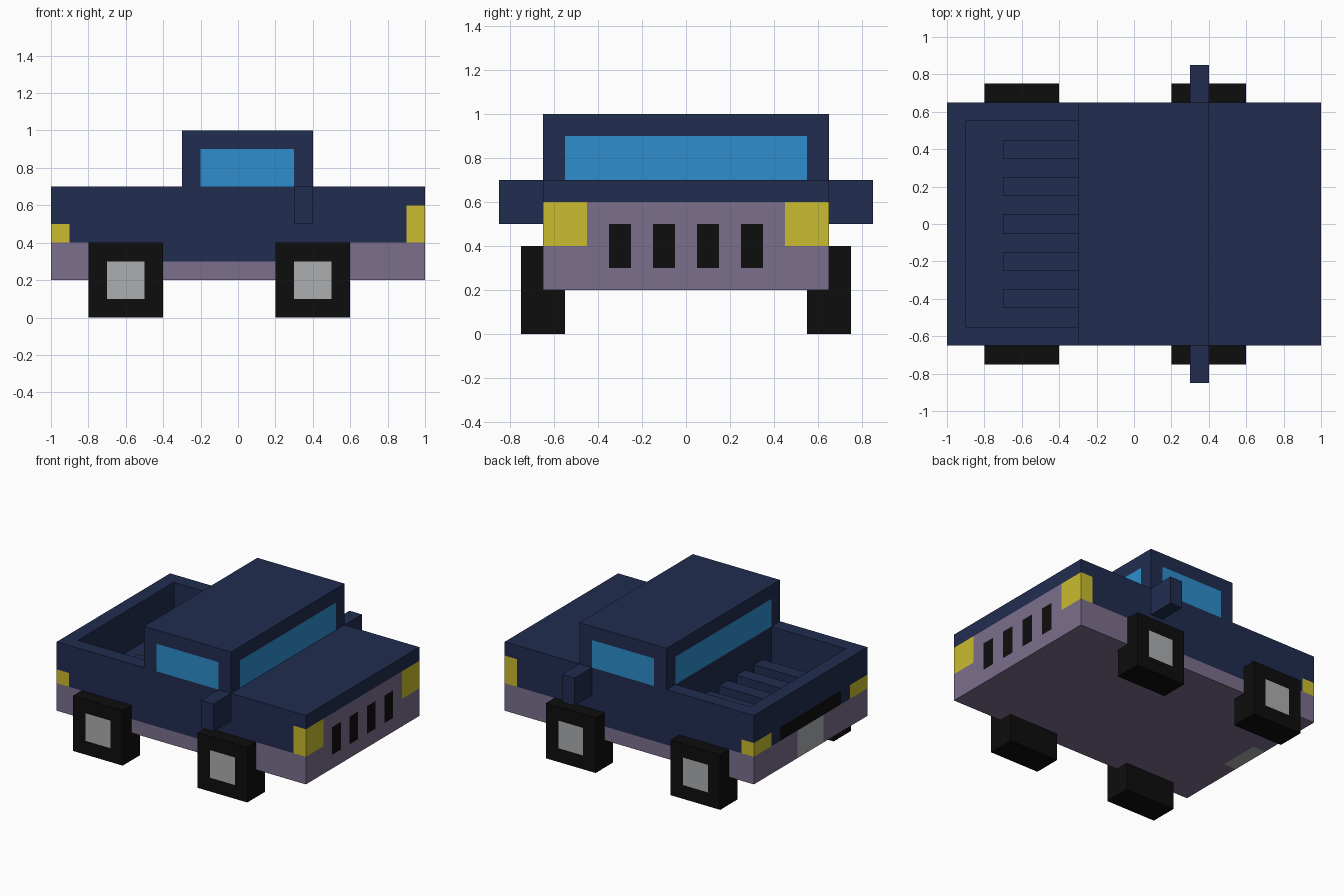
import bpy, bmesh
from mathutils import Vector

if "Cube" in bpy.data.objects:
    bpy.data.objects.remove(bpy.data.objects["Cube"])


def linear(v):
    v /= 255
    return v / 12.92 if v <= 0.04045 else ((v + 0.055) / 1.055) ** 2.4


COLOURS = {
    "navy paint": (33, 44, 80), "purple trim": (123, 110, 140),
    "blue glass": (46, 141, 205), "yellow lamp": (202, 188, 46),
    "black rubber": (13, 13, 13), "light grey": (172, 173, 176),
}
MATS = []
for name, rgb in COLOURS.items():
    m = bpy.data.materials.new(name)
    m.diffuse_color = (*[linear(v) for v in rgb], 1)
    m.use_nodes = True
    m.node_tree.nodes["Principled BSDF"].inputs["Base Color"].default_value = m.diffuse_color
    MATS.append(m)
NAVY, PURPLE, GLASS, YELLOW, BLACK, GREY = range(6)


def cut_box(lo, hi, cuts=((), (), ())):
    """Box between two corners, sliced at the given x, y and z values."""
    bm = bmesh.new()
    bmesh.ops.create_cube(bm, size=1)
    lo, hi = Vector(lo), Vector(hi)
    for v in bm.verts:
        v.co = (lo + hi) / 2 + v.co * (hi - lo)
    for axis, values in enumerate(cuts):
        no = Vector([float(i == axis) for i in range(3)])
        for value in values:
            bmesh.ops.bisect_plane(bm, geom=bm.verts[:] + bm.edges[:] + bm.faces[:],
                                   plane_co=no * value, plane_no=no, dist=1e-5)
    return bm


def finish(bm, name, rule):
    """Colour faces by rule(centre, normal) and make the object."""
    bmesh.ops.recalc_face_normals(bm, faces=bm.faces[:])
    for f in bm.faces:
        f.material_index = rule(f.calc_center_median(), f.normal)
    me = bpy.data.meshes.new(name)
    bm.to_mesh(me)
    bm.free()
    for m in MATS:
        me.materials.append(m)
    ob = bpy.data.objects.new(name, me)
    bpy.context.collection.objects.link(ob)


def paint_body(c, n):
    y = abs(c.y)
    if c.x > 0.99:                                  # nose with lamps and grille
        if c.z > 0.6:
            return NAVY
        if y > 0.45 and c.z > 0.4:
            return YELLOW
        slot = 0.05 < y < 0.15 or 0.25 < y < 0.35
        return BLACK if slot and 0.3 < c.z < 0.5 else PURPLE
    if c.x < -0.99:                                 # tail with lamps and plate
        if c.z < 0.4:
            return GREY if y < 0.15 else PURPLE
        if c.z < 0.5:
            return YELLOW if y > 0.45 else BLACK if y < 0.35 else NAVY
        return NAVY
    if y > 0.64:                                    # flanks
        if (c.x > 0.9 and 0.4 < c.z < 0.6) or (c.x < -0.9 and 0.4 < c.z < 0.5):
            return YELLOW
        sill = 0.3 if -0.4 < c.x < 0.2 else 0.4
        return PURPLE if c.z < sill else NAVY
    if c.z < 0.21:                                  # underside
        return GREY if c.x < -0.9 and y < 0.15 else PURPLE
    return NAVY


# Body with sunken cargo bed
ys = [s * v for s in (-1, 1) for v in (0.05, 0.15, 0.25, 0.35, 0.45, 0.55)]
body = cut_box((-1, -0.65, 0.2), (1, 0.65, 0.7),
               ((-0.9, -0.4, -0.3, 0.2, 0.9), ys, (0.3, 0.4, 0.5, 0.6)))
bed = []
for f in body.faces:
    c = f.calc_center_median()
    if c.z > 0.69 and -0.9 < c.x < -0.3 and abs(c.y) < 0.55:
        bed.append(f)
ext = bmesh.ops.extrude_face_region(body, geom=bed)
bmesh.ops.translate(body, vec=(0, 0, -0.3),
                    verts=[g for g in ext["geom"] if isinstance(g, bmesh.types.BMVert)])
bmesh.ops.delete(body, geom=[f for f in bed if f.is_valid], context='FACES')
finish(body, "body", paint_body)

# Cargo bed ribs
for i in range(5):
    y = -0.4 + 0.2 * i
    finish(cut_box((-0.7, y - 0.05, 0.39), (-0.295, y + 0.05, 0.5)),
           f"bed_rib_{i + 1}", lambda c, n: NAVY)


# Cab with windows on all four sides
def paint_cab(c, n):
    if abs(n.z) > 0.5 or c.z > 0.9:
        return NAVY
    if abs(n.x) > 0.5:
        return GLASS if abs(c.y) < 0.55 else NAVY
    return GLASS if -0.2 < c.x < 0.3 else NAVY


cab = cut_box((-0.3, -0.65, 0.7), (0.4, 0.65, 1.0),
              ((-0.2, 0.3), (-0.55, 0.55), (0.9,)))
bottom = [f for f in cab.faces if f.calc_center_median().z < 0.701]
bmesh.ops.delete(cab, geom=bottom, context='FACES')
finish(cab, "cab", paint_cab)

# Wheels with hubcaps, and door mirrors
for side, s in (("right", -1), ("left", 1)):
    for end, x in (("rear", -0.6), ("front", 0.4)):
        def paint_wheel(c, n, x=x, s=s):
            hub = abs(c.x - x) < 0.1 and 0.1 < c.z < 0.3
            return GREY if hub and n.y * s > 0.5 else BLACK
        y0, y1 = sorted((s * 0.55, s * 0.75))
        finish(cut_box((x - 0.2, y0, 0), (x + 0.2, y1, 0.4),
                       ((x - 0.1, x + 0.1), (), (0.1, 0.3))),
               f"{end}_{side}_wheel", paint_wheel)
    y0, y1 = sorted((s * 0.65, s * 0.85))
    finish(cut_box((0.3, y0, 0.5), (0.4, y1, 0.7)), f"{side}_mirror", lambda c, n: NAVY)
